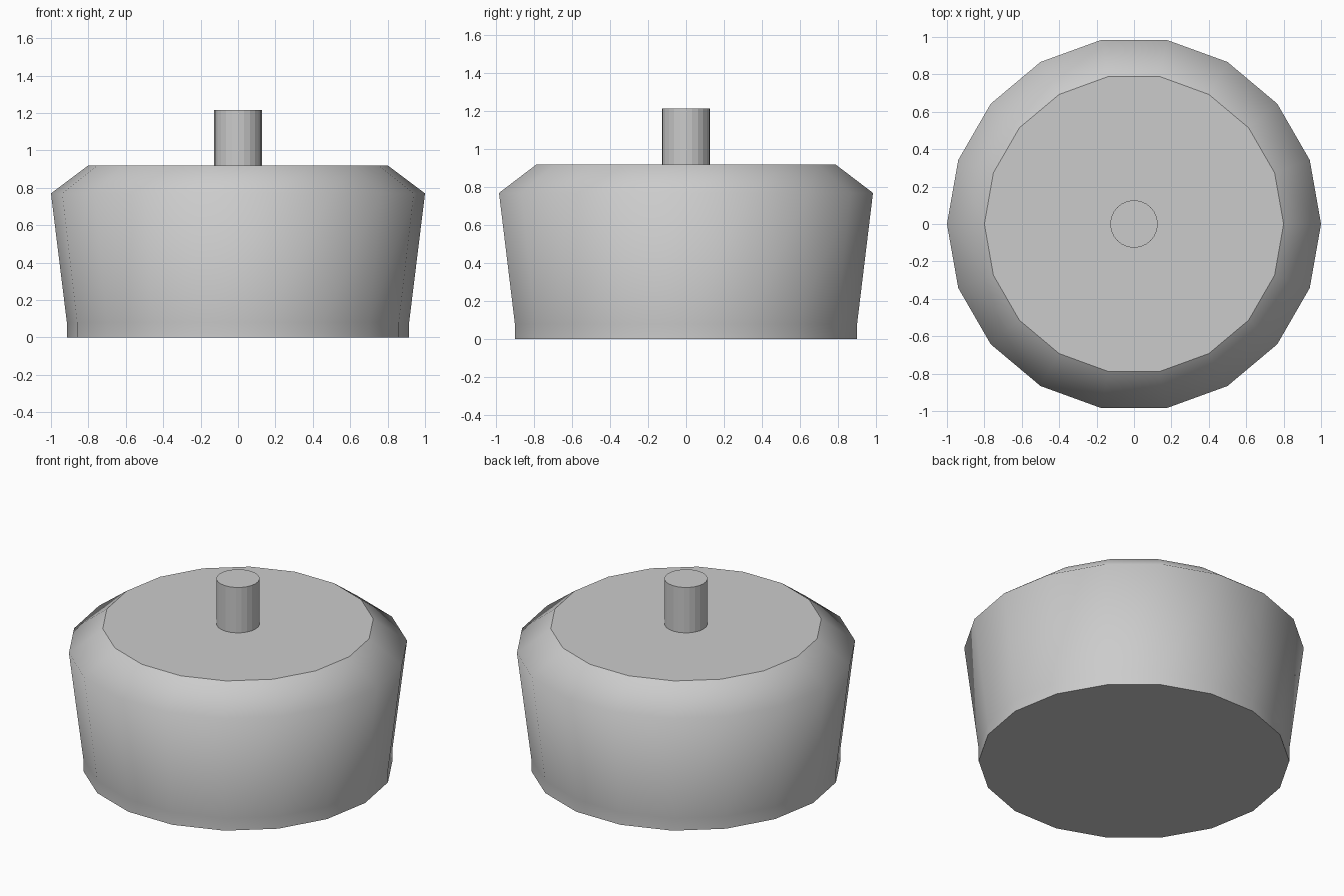
import bpy, bmesh, math

if "Cube" in bpy.data.objects:
    bpy.data.objects.remove(bpy.data.objects["Cube"])


def turned(name, profile, sides, smooth):
    """Closed solid of revolution from (radius, height) points, bottom to top."""
    bm = bmesh.new()
    rings = [[bm.verts.new((r * math.cos(math.tau * i / sides),
                            r * math.sin(math.tau * i / sides), z))
              for i in range(sides)] for r, z in profile]
    for low, high in zip(rings, rings[1:]):
        for i in range(sides):
            j = (i + 1) % sides
            bm.faces.new((low[i], low[j], high[j], high[i])).smooth = smooth
    # Flat end caps with crisp rims
    for cap in (bm.faces.new(rings[0][::-1]), bm.faces.new(rings[-1])):
        for edge in cap.edges:
            edge.smooth = False
    mesh = bpy.data.meshes.new(name)
    bm.to_mesh(mesh)
    bm.free()
    obj = bpy.data.objects.new(name, mesh)
    bpy.context.collection.objects.link(obj)
    return obj


# Tapered drum with a short straight foot and a sloping shoulder
turned("body", [(0.915, 0), (0.915, 0.08), (1.0, 0.77), (0.8, 0.92)], 18, True)

# Round peg on top
turned("stem", [(0.127, 0.90), (0.127, 1.215)], 24, False)
